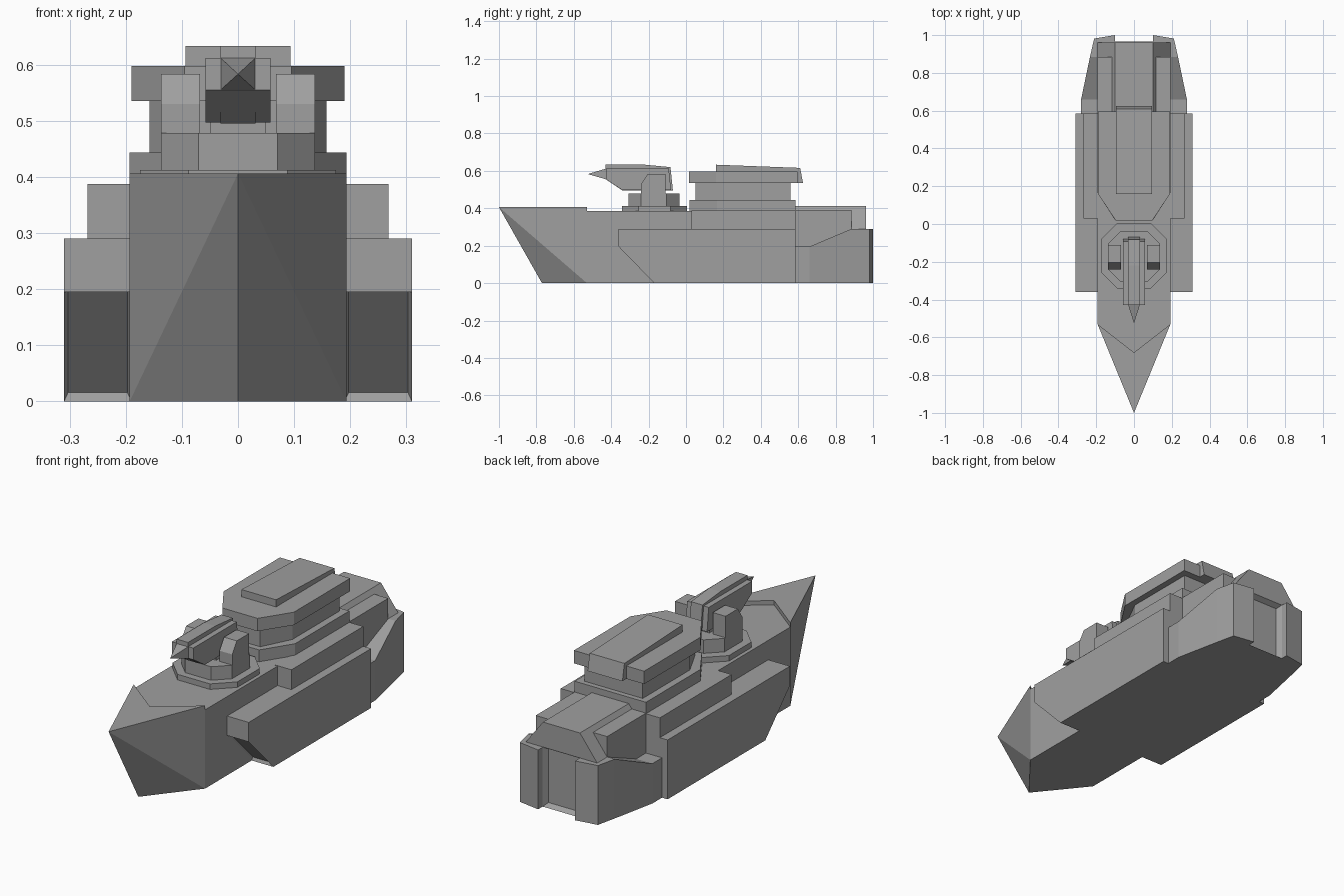
import bpy, bmesh
from mathutils import Matrix

old = bpy.data.objects.get("Cube")
if old:
    bpy.data.objects.remove(old, do_unlink=True)

GREY = (0.35, 0.35, 0.35, 1.0)
mat = bpy.data.materials.new("hull_grey")
mat.use_nodes = True
mat.diffuse_color = GREY
mat.node_tree.nodes["Principled BSDF"].inputs["Base Color"].default_value = GREY


def finish(name, bm, mirror=False):
    """Turn a bmesh into a flat shaded object, optionally mirrored across x."""
    if mirror:
        geom = bm.verts[:] + bm.edges[:] + bm.faces[:]
        bmesh.ops.mirror(bm, geom=geom, matrix=Matrix.Identity(4), merge_dist=0.0005, axis='X')
    bmesh.ops.recalc_face_normals(bm, faces=bm.faces[:])
    mesh = bpy.data.meshes.new(name)
    bm.to_mesh(mesh)
    bm.free()
    mesh.materials.append(mat)
    obj = bpy.data.objects.new(name, mesh)
    bpy.context.scene.collection.objects.link(obj)
    return obj


def extrude(points, offset):
    bm = bmesh.new()
    face = bm.faces.new([bm.verts.new(p) for p in points])
    new = bmesh.ops.extrude_face_region(bm, geom=[face])["geom"]
    bmesh.ops.translate(bm, vec=offset, verts=[v for v in new if isinstance(v, bmesh.types.BMVert)])
    bmesh.ops.recalc_face_normals(bm, faces=bm.faces[:])
    return bm


def recess(bm, direction, thickness, depth):
    """Inset and sink the face that points most along a direction."""
    bm.normal_update()
    face = max(bm.faces, key=lambda f: sum(a * b for a, b in zip(f.normal, direction)))
    bmesh.ops.inset_individual(bm, faces=[face], thickness=thickness, depth=0)
    bmesh.ops.translate(bm, vec=[-c * depth for c in direction], verts=face.verts[:])


def plan(name, half, z0, z1):
    """Symmetric deck plan, given as its +x half, raised from z0 to z1."""
    outline = half + [(-x, y) for x, y in reversed(half)]
    return finish(name, extrude([(x, y, z0) for x, y in outline], (0, 0, z1 - z0)))


def side(x0, x1, profile):
    return extrude([(x0, y, z) for y, z in profile], (x1 - x0, 0, 0))


def block(x0, x1, y0, y1, z0, z1):
    return side(x0, x1, [(y0, z0), (y1, z0), (y1, z1), (y0, z1)])


# Main hull
finish("main_hull", block(-0.193, 0.193, -0.53, 0.59, 0, 0.385))

# Bow with a raised deck and a V notch
bm = bmesh.new()
W, B = 0.193, -0.53
pts = dict(tip=(0, -1, 0.406), keel=(0, -0.77, 0), top=(W, B, 0.406), low=(W, B, 0),
           deck=(W, B, 0.385), notch=(0, -0.68, 0.406), floor=(0, -0.68, 0.385),
           mid=(0, B, 0.385), base=(0, B, 0))
v = {key: bm.verts.new(p) for key, p in pts.items()}
for names in ("tip keel low", "tip low deck top", "tip top notch", "notch top deck floor",
              "floor deck mid", "keel low base", "low deck mid base"):
    bm.faces.new([v[n] for n in names.split()])
finish("bow", bm, True)

# Side pods with recessed panels on their sloping fronts
bm = side(0.19, 0.31, [(-0.36, 0.29), (-0.36, 0.195), (-0.17, 0), (0.585, 0), (0.585, 0.29)])
recess(bm, (0, -0.716, -0.698), 0.01, 0.015)
finish("side_pods", bm, True)
finish("side_ledges", block(0.18, 0.268, 0.03, 0.585, 0.28, 0.387), True)

# Stern: tapered flanks around a recessed door
bm = bmesh.new()
rings = []
for y_in, y_out, x, top in ((0.58, 0.58, 0.28, 0.195), (0.66, 0.66, 0.28, 0.195),
                            (0.885, 0.885, 0.233, 0.29), (1.0, 0.982, 0.211, 0.29)):
    rings.append([bm.verts.new(p) for p in
                  ((0.1, y_in, 0), (x, y_out, 0), (x, y_out, top), (0.1, y_in, top))])
for a, b in zip(rings, rings[1:]):
    for i in range(4):
        j = (i + 1) % 4
        bm.faces.new((a[i], a[j], b[j], b[i]))
bm.faces.new(rings[0])
bm.faces.new(rings[-1])
finish("stern_flanks", bm, True)
bm = block(-0.1, 0.1, 0.58, 0.965, 0, 0.29)
recess(bm, (0, 1, 0), 0.02, 0.025)
finish("stern_door", bm)
finish("stern_shoulders", block(0.08, 0.193, 0.58, 0.885, 0.19, 0.39), True)
roof = [(-0.193, 0.58, 0.29), (0.193, 0.58, 0.29), (0.1, 0.58, 0.412), (-0.1, 0.58, 0.412)]
finish("stern_roof", extrude(roof, (0, 0.382, 0)))

# Superstructure tiers with chamfered fronts
for name, w, front, y0, y1, z0, z1 in (
        ("lower_tier", 0.193, 0.1, 0.02, 0.585, 0.38, 0.443),
        ("middle_tier", 0.158, 0.085, 0.05, 0.56, 0.44, 0.535),
        ("upper_tier", 0.19, 0.095, 0.015, 0.595, 0.535, 0.598)):
    plan(name, [(front, y0), (w, y0 + 0.145), (w, y1)], z0, z1)
finish("superstructure_roof", side(-0.094, 0.094, [
    (0.16, 0.59), (0.16, 0.633), (0.61, 0.616), (0.626, 0.535), (0.58, 0.535)]))

# Turret base
for name, w, n, ya, yb, z0, z1 in (
        ("turret_plate", 0.175, 0.088, -0.342, 0.005, 0.38, 0.412),
        ("turret_base", 0.137, 0.07, -0.308, -0.036, 0.41, 0.478)):
    c = w - n
    plan(name, [(n, ya), (w, ya + c), (w, yb - c), (n, yb)], z0, z1)
finish("turret_cheeks", side(0.068, 0.137, [
    (-0.24, 0.45), (-0.24, 0.53), (-0.205, 0.583), (-0.11, 0.583), (-0.11, 0.45)]), True)

# Gun body, central ridge and pointed muzzle
finish("gun_body", side(-0.058, 0.058, [
    (-0.428, 0.612), (-0.428, 0.555), (-0.34, 0.497), (-0.08, 0.497), (-0.092, 0.612)]))
finish("gun_ridge", side(-0.031, 0.031, [
    (-0.43, 0.633), (-0.43, 0.555), (-0.34, 0.495), (-0.07, 0.495), (-0.083, 0.62), (-0.22, 0.633)]))
finish("gun_pedestal", block(-0.05, 0.05, -0.24, -0.11, 0.47, 0.5))
bm = bmesh.new()
apex = bm.verts.new((0, -0.525, 0.583))
ring = [bm.verts.new((x, -0.428, z)) for x, z in
        ((-0.031, 0.555), (0.031, 0.555), (0.031, 0.612), (-0.031, 0.612))]
bm.faces.new(ring)
for i in range(4):
    bm.faces.new((ring[i], ring[(i + 1) % 4], apex))
finish("gun_muzzle", bm)
